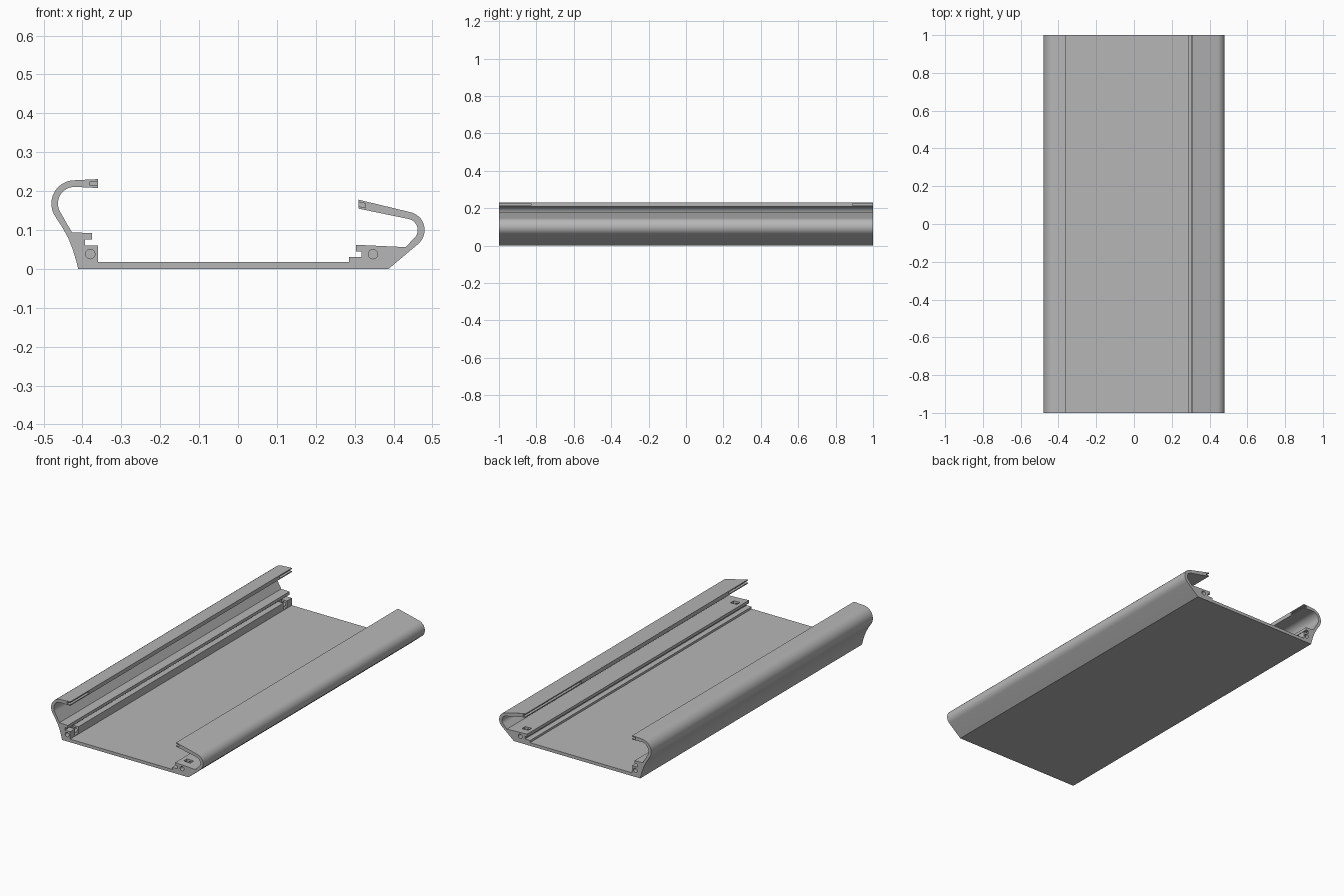
import bpy, bmesh, math

cube = bpy.data.objects.get("Cube")
if cube:
    bpy.data.objects.remove(cube, do_unlink=True)

grey = bpy.data.materials.new("satin grey")
grey.use_nodes = True
GREY = (0.47, 0.47, 0.47, 1)
grey.diffuse_color = GREY
grey.node_tree.nodes["Principled BSDF"].inputs["Base Color"].default_value = GREY


def arc(cx, cz, r, start, end, steps=16):
    angles = [math.radians(start + (end - start) * i / steps) for i in range(steps + 1)]
    return [(cx + r * math.cos(a), cz + r * math.sin(a)) for a in angles]


def extrude(name, outline, y0, y1):
    """Extrude an x-z outline along y."""
    bm = bmesh.new()
    face = bm.faces.new([bm.verts.new((x, y0, z)) for x, z in outline])
    out = bmesh.ops.extrude_face_region(bm, geom=[face])
    moved = [v for v in out["geom"] if isinstance(v, bmesh.types.BMVert)]
    bmesh.ops.translate(bm, verts=moved, vec=(0, y1 - y0, 0))
    bmesh.ops.recalc_face_normals(bm, faces=bm.faces)
    mesh = bpy.data.meshes.new(name)
    bm.to_mesh(mesh)
    bm.free()
    mesh.materials.append(grey)
    obj = bpy.data.objects.new(name, mesh)
    bpy.context.collection.objects.link(obj)
    return obj


def box(x0, x1, z0, z1):
    return [(x0, z0), (x1, z0), (x1, z1), (x0, z1)]


# Continuous section: floor, low curl, stepped rails, tall curl
outline = [(-0.411, 0), (0.387, 0)]
outline += arc(0.433, 0.1, 0.047, -50, 78)
outline += [(0.31, 0.178), (0.31, 0.155)]
outline += arc(0.433, 0.1, 0.029, 78, -50)
outline += [(0.431, 0.056), (0.303, 0.062), (0.303, 0.045), (0.317, 0.045),
            (0.317, 0.03), (0.285, 0.03), (0.285, 0.018)]
outline += [(-0.36, 0.018), (-0.36, 0.06), (-0.393, 0.06), (-0.393, 0.075),
            (-0.375, 0.075), (-0.375, 0.092), (-0.427, 0.094), (-0.441, 0.118)]
outline += arc(-0.42, 0.168, 0.043, 215, 90)
outline += [(-0.36, 0.208), (-0.36, 0.231)]
outline += arc(-0.42, 0.168, 0.06, 90, 215)
outline += [(-0.453, 0.109), (-0.437, 0.08), (-0.425, 0.05), (-0.416, 0.02)]
shell = extrude("extruded_housing", outline, -1, 1)

# Cutters: screw bores and nut pockets at both ends, slots in the lips
cutters = []
for end in (-1, 1):
    for x in (-0.38, 0.347):
        cutters.append(extrude("screw_bore", arc(x, 0.038, 0.012, 0, 345, 23),
                               end * 0.88, end * 1.02))
    cutters.append(extrude("upper_nut_pocket", box(0.326, 0.368, 0.022, 0.08),
                           end * 0.925, end * 0.955))
    cutters.append(extrude("side_nut_pocket", box(-0.395, -0.35, 0.022, 0.066),
                           end * 0.925, end * 0.955))
tall_slot = box(-0.38, -0.35, 0.214, 0.225)
low_slot = [(0.3, 0.163), (0.328, 0.157), (0.328, 0.168), (0.3, 0.174)]
for slot, front, back in ((tall_slot, -0.83, 0.89), (low_slot, -0.83, 0.5)):
    cutters.append(extrude("lip_slot_front", slot, -1.02, front))
    cutters.append(extrude("lip_slot_back", slot, back, 1.02))

# Apply the cuts
bpy.ops.object.select_all(action='DESELECT')
bpy.context.view_layer.objects.active = shell
shell.select_set(True)
for cutter in cutters:
    cutter.hide_render = True
    mod = shell.modifiers.new("cut", 'BOOLEAN')
    mod.operation = 'DIFFERENCE'
    mod.solver = 'EXACT'
    mod.object = cutter
    bpy.ops.object.modifier_apply(modifier=mod.name)
    bpy.data.objects.remove(cutter, do_unlink=True)

bpy.ops.object.shade_smooth_by_angle(angle=math.radians(30))
